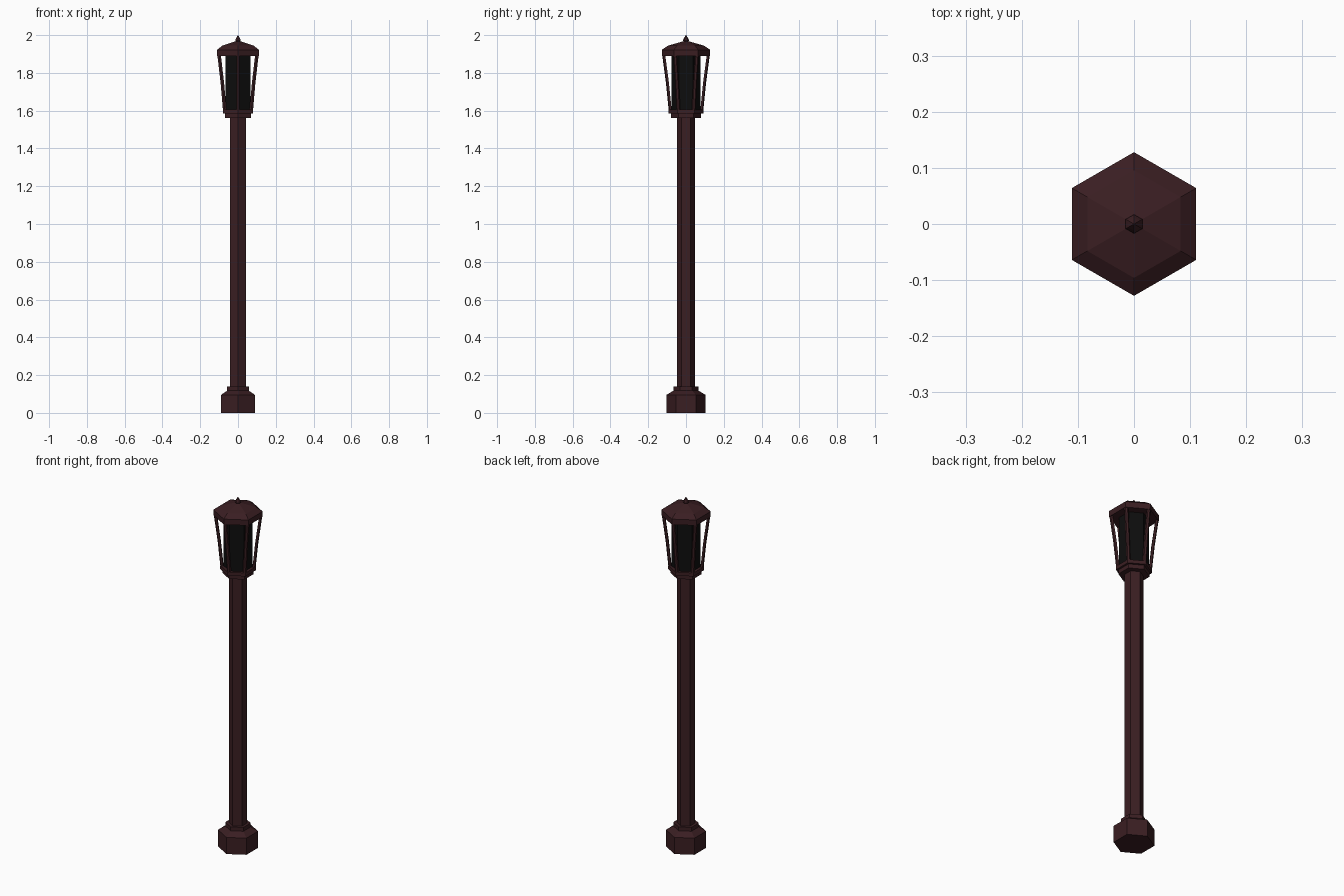
import bpy, bmesh, math
from mathutils import Vector

if "Cube" in bpy.data.objects:
    bpy.data.objects.remove(bpy.data.objects["Cube"])


def material(name, rgb):
    m = bpy.data.materials.new(name)
    m.diffuse_color = (*rgb, 1)
    m.use_nodes = True
    m.node_tree.nodes["Principled BSDF"].inputs["Base Color"].default_value = m.diffuse_color
    return m


IRON = material("dark_red_iron", (0.042, 0.013, 0.016))
GLASS = material("black_glass", (0.004, 0.004, 0.004))


def finish(name, bm, mat):
    bmesh.ops.recalc_face_normals(bm, faces=bm.faces)
    me = bpy.data.meshes.new(name)
    bm.to_mesh(me)
    bm.free()
    me.materials.append(mat)
    ob = bpy.data.objects.new(name, me)
    bpy.context.collection.objects.link(ob)
    return ob


def corner(i, r, z):
    a = math.radians(90 + 60 * i)
    return Vector((r * math.cos(a), r * math.sin(a), z))


def hex_stack(name, profile, mat=IRON):
    """Six-sided solid through (corner radius, height) rings, corners on +-y."""
    bm = bmesh.new()
    rings = [[bm.verts.new(corner(i, r, z)) for i in range(6)] for r, z in profile]
    for a, b in zip(rings, rings[1:]):
        for i in range(6):
            j = (i + 1) % 6
            bm.faces.new((a[i], a[j], b[j], b[i]))
    bm.faces.new(rings[0])
    bm.faces.new(rings[-1])
    return finish(name, bm, mat)


# foot and its collar
hex_stack("base", [(0.104, 0), (0.104, 0.095), (0.066, 0.118), (0.066, 0.14), (0.048, 0.14)])

# post
hex_stack("post", [(0.048, 0.13), (0.048, 1.57)])

# stepped lantern seat
hex_stack("lantern_seat", [(0.08, 1.562), (0.08, 1.585), (0.0925, 1.585), (0.0925, 1.605)])

# glass core
hex_stack("lantern_glass", [(0.076, 1.60), (0.076, 1.895)], GLASS)

# roof with rim and two slopes
hex_stack("roof", [(0.127, 1.89), (0.128, 1.922), (0.096, 1.944), (0.012, 1.968)])

# pointed finial
hex_stack("finial", [(0.010, 1.96), (0.017, 1.972), (0.012, 1.982), (0.001, 2.0)])

# six leaning corner bars
for k in range(6):
    bm = bmesh.new()
    out = corner(k, 1, 0)
    side = Vector((-out.y, out.x, 0)) * 0.009
    loops = []
    for r, z in ((0.0915, 1.60), (0.106, 1.745), (0.126, 1.895)):
        up = Vector((0, 0, z))
        loops.append([bm.verts.new(out * (r + d) + side * s + up)
                      for d, s in ((-0.016, -1), (-0.005, -1), (0, 0), (-0.005, 1), (-0.016, 1))])
    for a, b in zip(loops, loops[1:]):
        for i in range(5):
            j = (i + 1) % 5
            bm.faces.new((a[i], a[j], b[j], b[i]))
    bm.faces.new(loops[0])
    bm.faces.new(loops[-1])
    finish(f"corner_bar_{k + 1}", bm, IRON)
